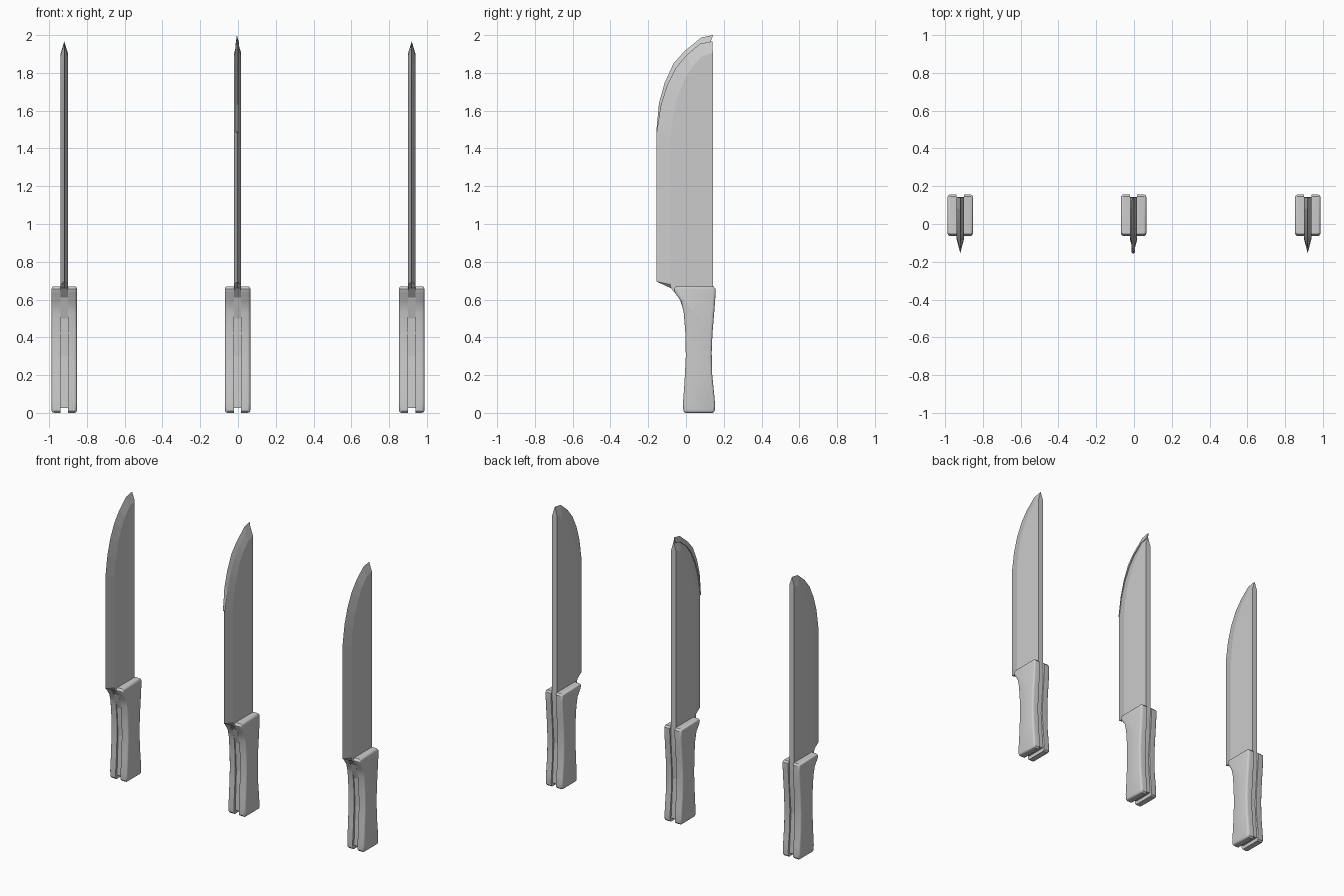
import bpy, bmesh

if "Cube" in bpy.data.objects:
    bpy.data.objects.remove(bpy.data.objects["Cube"])


def finish(name, bm, x):
    bmesh.ops.remove_doubles(bm, verts=bm.verts, dist=0.0005)
    bmesh.ops.recalc_face_normals(bm, faces=bm.faces)
    me = bpy.data.meshes.new(name)
    bm.to_mesh(me)
    bm.free()
    ob = bpy.data.objects.new(name, me)
    bpy.context.collection.objects.link(ob)
    ob.location.x = x
    return ob


def loft(name, rows, x):
    """Skin closed cross-sections and cap both ends."""
    bm = bmesh.new()
    loops = [[bm.verts.new(p) for p in row] for row in rows]
    n = len(rows[0])
    for a, b in zip(loops, loops[1:]):
        for i in range(n):
            j = (i + 1) % n
            bm.faces.new((a[i], a[j], b[j], b[i]))
    bm.faces.new(loops[0])
    bm.faces.new(loops[-1])
    return finish(name, bm, x)


# blade rows: edge y, edge z, bevel y, bevel z, spine y
T = 0.019
BLADE = [
    (0.0, 0.025, 0.0, 0.025, 0.14), (0.012, 0.3, 0.012, 0.3, 0.122),
    (0.0, 0.5, 0.0, 0.5, 0.138), (-0.035, 0.61, -0.035, 0.61, 0.142),
    (-0.08, 0.66, -0.08, 0.66, 0.142), (-0.155, 0.695, -0.082, 0.68, 0.142),
    (-0.155, 1.49, -0.082, 1.46, 0.142), (-0.133, 1.63, -0.068, 1.58, 0.142),
    (-0.10, 1.735, -0.042, 1.68, 0.142), (-0.055, 1.825, -0.005, 1.77, 0.142),
    (0.0, 1.892, 0.035, 1.835, 0.142), (0.075, 1.955, 0.085, 1.888, 0.142),
    (0.14, 1.967, 0.142, 1.905, 0.142),
]

# raised cutting lip on the middle knife: inner y, z, outer y, z
LIP = [
    (-0.152, 1.485, -0.157, 1.49), (-0.125, 1.625, -0.143, 1.64),
    (-0.09, 1.73, -0.112, 1.75), (-0.045, 1.82, -0.066, 1.85),
    (0.005, 1.885, -0.01, 1.913), (0.08, 1.945, 0.08, 1.987),
    (0.128, 1.957, 0.143, 2.0),
]

# handle scale outline: front side going up, back side going down
SCALE = [
    (-0.005, 0.0), (-0.014, 0.01), (-0.016, 0.05), (-0.008, 0.16),
    (-0.001, 0.3), (-0.003, 0.42), (-0.012, 0.53), (-0.026, 0.59),
    (-0.058, 0.635), (-0.064, 0.655), (-0.052, 0.67), (0.145, 0.67),
    (0.156, 0.658), (0.156, 0.62), (0.15, 0.54), (0.14, 0.42),
    (0.136, 0.32), (0.139, 0.2), (0.15, 0.09), (0.154, 0.04),
    (0.152, 0.01), (0.142, 0.0),
]


def handle_scale(name, x, side):
    bm = bmesh.new()
    rings = [[bm.verts.new((side * w, y, z)) for y, z in SCALE] for w in (0.019, 0.067)]
    caps = [bm.faces.new(r) for r in rings]
    rim = {e for f in caps for e in f.edges}
    n = len(SCALE)
    for i in range(n):
        j = (i + 1) % n
        bm.faces.new((rings[0][i], rings[0][j], rings[1][j], rings[1][i]))
    # round the outer rim
    outer = [e for e in rim if all(abs(v.co.x) > 0.05 for v in e.verts)]
    bmesh.ops.recalc_face_normals(bm, faces=bm.faces)
    bmesh.ops.bevel(bm, geom=outer, offset=0.013, segments=3, profile=0.5,
                    affect='EDGES', clamp_overlap=True)
    ob = finish(name, bm, x)
    bpy.ops.object.select_all(action='DESELECT')
    ob.select_set(True)
    bpy.context.view_layer.objects.active = ob
    bpy.ops.object.shade_smooth_by_angle(angle=0.6)


for label, x in (("left", -0.92), ("middle", -0.002), ("right", 0.92)):
    # blade with full tang
    loft(label + "_blade", [
        [(T, ys, zb), (T, yb, zb), (0, ye, ze), (-T, yb, zb), (-T, ys, zb)]
        for ye, ze, yb, zb, ys in BLADE], x)
    # two handle scales
    for side, word in ((-1, "a"), (1, "b")):
        handle_scale(f"{label}_handle_scale_{word}", x, side)

# lip on the middle blade
loft("middle_blade_lip", [
    [(0.008, yi, zi), (-0.004, yo, zo), (-0.01, yi, zi)]
    for yi, zi, yo, zo in LIP], -0.002)
